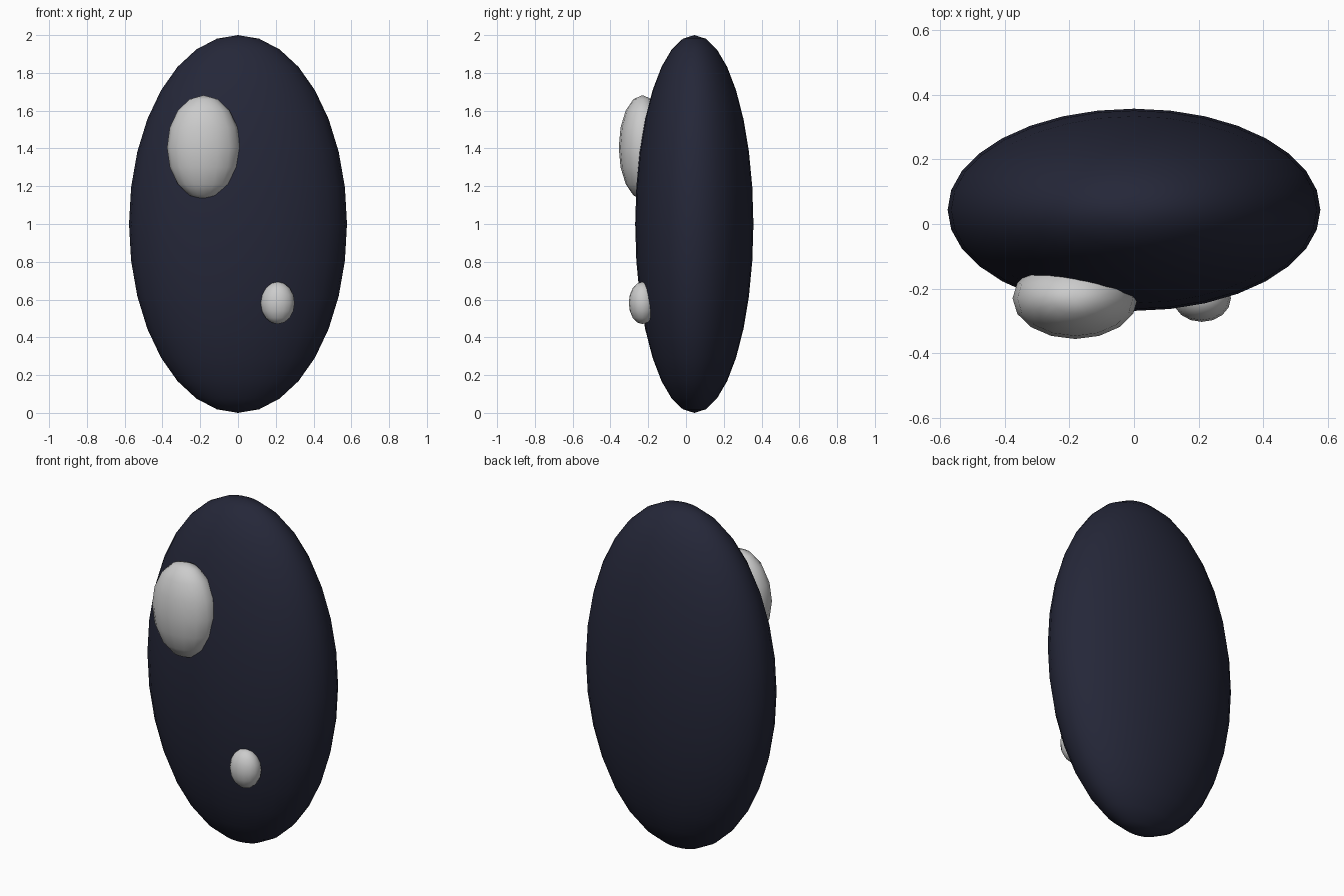
import bpy

if "Cube" in bpy.data.objects:
    bpy.data.objects.remove(bpy.data.objects["Cube"])


def ellipsoid(name, center, radii, segments, rings, color=None):
    bpy.ops.mesh.primitive_uv_sphere_add(segments=segments, ring_count=rings, radius=1, location=center)
    ob = bpy.context.object
    ob.name = name
    ob.scale = radii
    bpy.ops.object.transform_apply(location=False, rotation=False, scale=True)
    bpy.ops.object.shade_smooth()
    if color:
        mat = bpy.data.materials.new(name + "_colour")
        mat.diffuse_color = color
        mat.use_nodes = True
        mat.node_tree.nodes["Principled BSDF"].inputs["Base Color"].default_value = mat.diffuse_color
        ob.data.materials.append(mat)
    return ob


# Dark oval body, flattened front to back
ellipsoid("body", (0, 0.044, 1), (0.577, 0.313, 1), 32, 16, (0.018, 0.02, 0.04, 1))

# Pale spots half sunk into the front
ellipsoid("large_spot", (-0.182, -0.23, 1.406), (0.194, 0.126, 0.276), 16, 8)
ellipsoid("small_spot", (0.21, -0.23, 0.582), (0.09, 0.073, 0.112), 16, 8)
